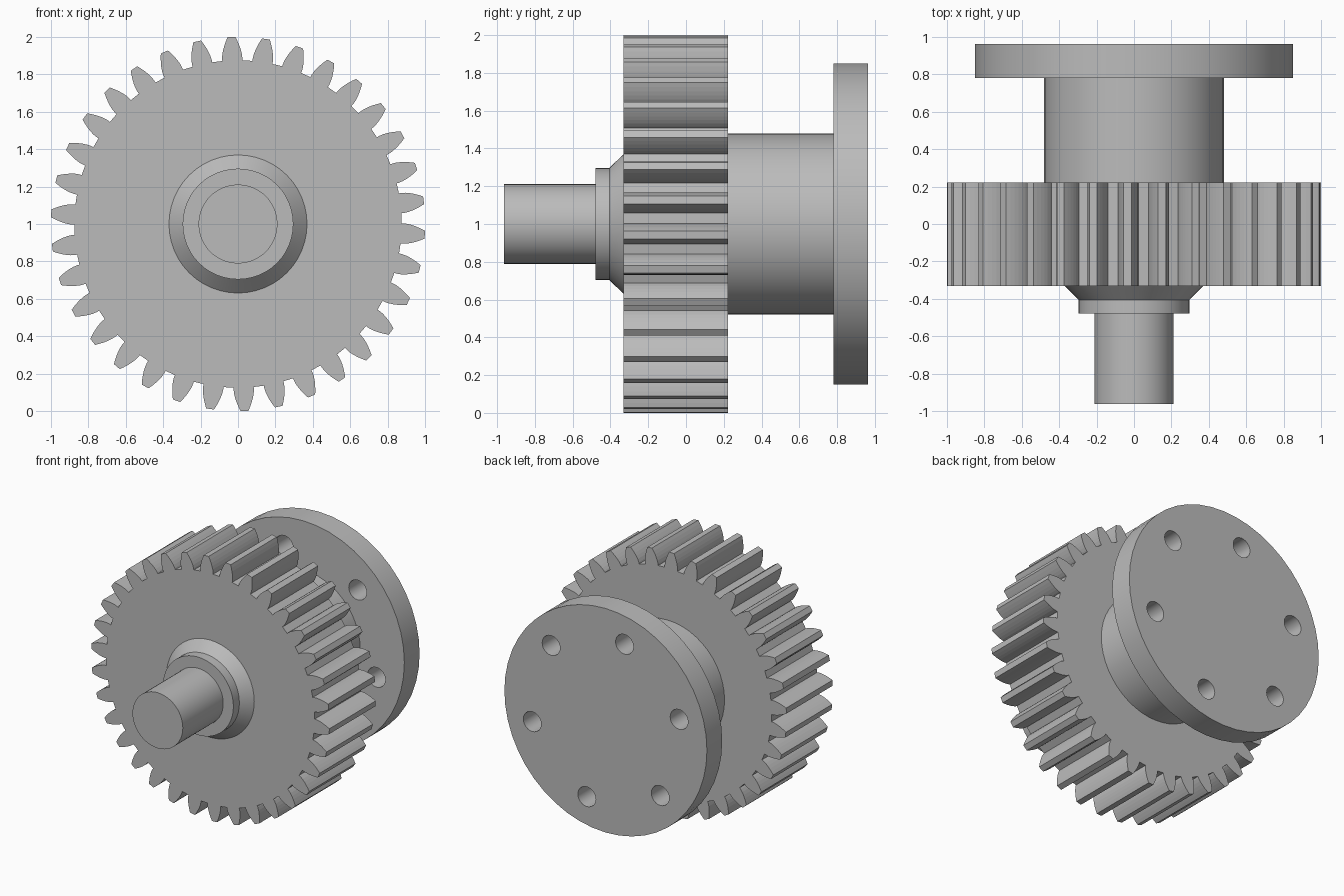
import bpy, bmesh
from math import pi, cos, sin, tan, acos, radians

if "Cube" in bpy.data.objects:
    bpy.data.objects.remove(bpy.data.objects["Cube"], do_unlink=True)

steel = bpy.data.materials.new("steel_grey")
steel.use_nodes = True
GREY = (0.5, 0.5, 0.5, 1)
steel.diffuse_color = GREY
steel.node_tree.nodes["Principled BSDF"].inputs["Base Color"].default_value = GREY

AXIS_Z = 1.0
SIDES = 48


def loft(name, sections, smooth=True, cx=0.0, cz=AXIS_Z):
    """Skin (y, polar outline) sections along y and cap both ends."""
    bm = bmesh.new()
    rings = [[bm.verts.new((cx + r * cos(a), y, cz + r * sin(a))) for r, a in outline]
             for y, outline in sections]
    for lower, upper in zip(rings, rings[1:]):
        n = len(lower)
        for i in range(n):
            j = (i + 1) % n
            bm.faces.new((lower[i], lower[j], upper[j], upper[i]))
    bm.faces.new(rings[0])
    bm.faces.new(rings[-1])
    bmesh.ops.recalc_face_normals(bm, faces=bm.faces)
    mesh = bpy.data.meshes.new(name)
    bm.to_mesh(mesh)
    bm.free()
    mesh.materials.append(steel)
    obj = bpy.data.objects.new(name, mesh)
    bpy.context.collection.objects.link(obj)
    if smooth:
        shade(obj)
    return obj


def shade(obj):
    bpy.ops.object.select_all(action="DESELECT")
    obj.select_set(True)
    bpy.context.view_layer.objects.active = obj
    bpy.ops.object.shade_smooth_by_angle(angle=radians(30))


def circle(r, sides=SIDES):
    return [(r, 2 * pi * i / sides) for i in range(sides)]


def gear_outline(teeth, phase):
    """Standard involute spur gear with tip radius 1."""
    module = 2 / (teeth + 2)
    pitch = module * teeth / 2
    pressure = radians(20)
    base = pitch * cos(pressure)
    root = pitch - 1.25 * module
    base_half = pi / (2 * teeth) + tan(pressure) - pressure
    flank = [(root, base_half)]
    steps = 5
    for i in range(steps + 1):
        r = base + (1 - base) * i / steps
        roll = acos(min(1, base / r))
        flank.append((r, base_half - tan(roll) + roll))
    outline = []
    for t in range(teeth):
        mid = phase + 2 * pi * t / teeth
        outline += [(r, mid - h) for r, h in flank]
        outline += [(r, mid + h) for r, h in reversed(flank)]
    return outline


# Toothed wheel
teeth = gear_outline(34, radians(92))
loft("gear_wheel", [(-0.332, teeth), (0.223, teeth)], smooth=False)

# Front shaft, stepped collar and its cone
loft("front_shaft", [(-0.963, circle(0.211)), (-0.44, circle(0.211))])
loft("shaft_collar", [(-0.478, circle(0.296)), (-0.406, circle(0.296)),
                      (-0.332, circle(0.369)), (-0.3, circle(0.369))])

# Rear hub
loft("rear_hub", [(0.18, circle(0.48)), (0.82, circle(0.48))])

# Flange with a ring of bolt holes
flange = loft("rear_flange", [(0.78, circle(0.85)), (0.963, circle(0.85))], smooth=False)
for i in range(6):
    a = radians(44.3 + 60 * i)
    cutter = loft("hole_cutter", [(0.7, circle(0.075, 24)), (1.05, circle(0.075, 24))],
                  smooth=False, cx=0.64 * cos(a), cz=AXIS_Z + 0.64 * sin(a))
    cutter.hide_render = True
    cut = flange.modifiers.new("bolt_hole", "BOOLEAN")
    cut.operation = "DIFFERENCE"
    cut.solver = "EXACT"
    cut.object = cutter
    bpy.context.view_layer.objects.active = flange
    bpy.ops.object.modifier_apply(modifier=cut.name)
    bpy.data.objects.remove(cutter, do_unlink=True)
shade(flange)
